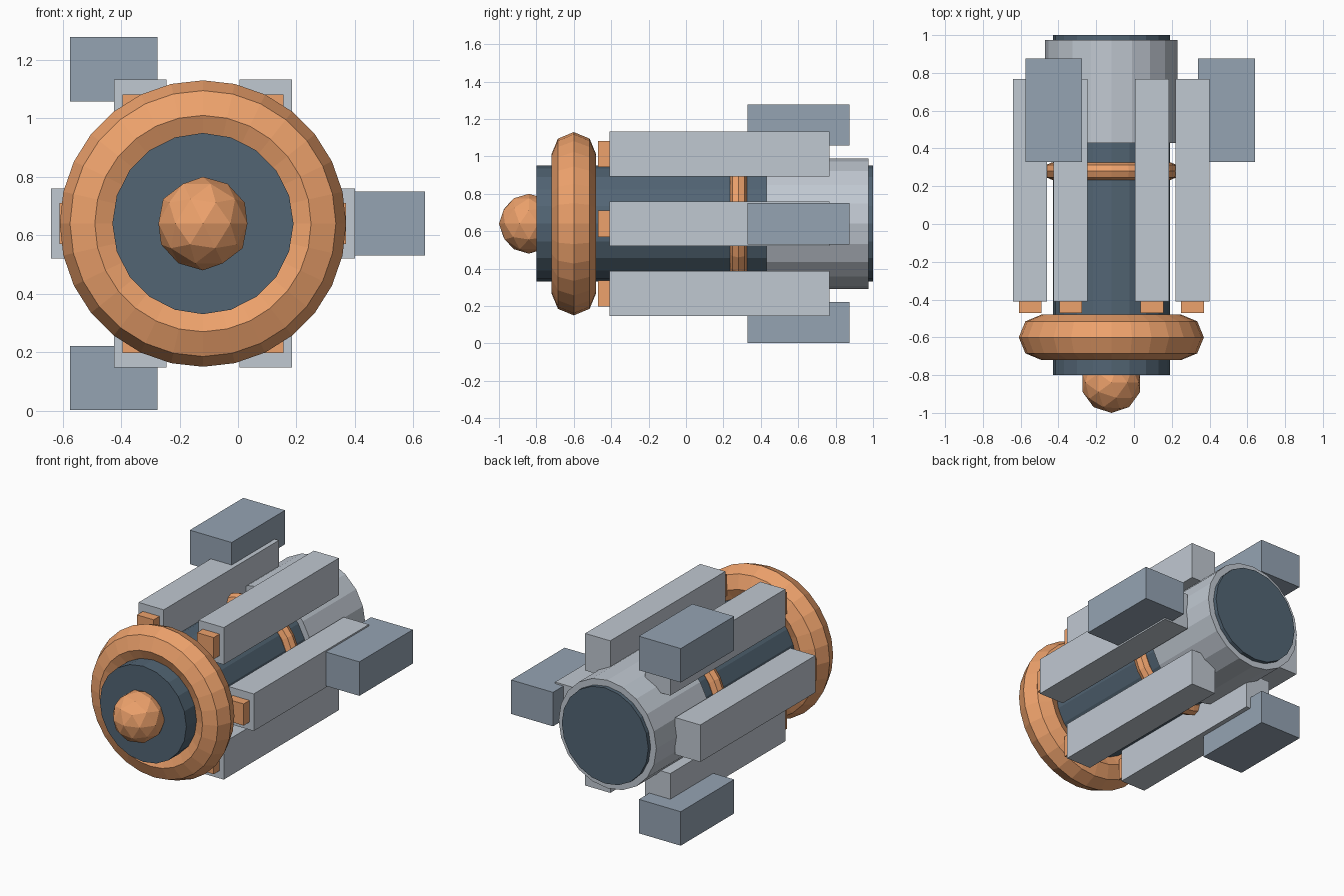
import bpy
from math import cos, sin, pi, radians

if "Cube" in bpy.data.objects:
    bpy.data.objects.remove(bpy.data.objects["Cube"])

CX, CZ = -0.12, 0.64          # long axis of the body, running along y


def material(name, rgb):
    m = bpy.data.materials.new(name)
    m.diffuse_color = (*rgb, 1)
    m.use_nodes = True
    m.node_tree.nodes["Principled BSDF"].inputs["Base Color"].default_value = m.diffuse_color
    return m


DARK = material("dark_steel", (0.085, 0.13, 0.175))
ORANGE = material("copper", (0.85, 0.36, 0.15))
LIGHT = material("light_steel", (0.53, 0.58, 0.64))
SLATE = material("slate", (0.30, 0.37, 0.45))


def finish(name, mat):
    ob = bpy.context.object
    ob.name = name
    ob.data.materials.append(mat)


def cylinder(name, radius, y0, y1, mat, sides=20):
    bpy.ops.mesh.primitive_cylinder_add(
        vertices=sides, radius=radius, depth=y1 - y0,
        location=(CX, (y0 + y1) / 2, CZ), rotation=(pi / 2, 0, 0))
    finish(name, mat)


def ring(name, major, minor, y, mat, sides):
    bpy.ops.mesh.primitive_torus_add(
        major_radius=major, minor_radius=minor, major_segments=sides,
        minor_segments=8, location=(CX, y, CZ), rotation=(pi / 2, 0, 0))
    finish(name, mat)


def radial_box(name, angle, offset, width, height, y0, y1, mat):
    a = radians(angle)
    bpy.ops.mesh.primitive_cube_add(
        size=1, location=(CX + offset * cos(a), (y0 + y1) / 2, CZ + offset * sin(a)))
    bpy.context.object.scale = (width, y1 - y0, height)
    finish(name, mat)


# Central body and rear sleeve
cylinder("core", 0.31, -0.80, 1.00, DARK)
cylinder("rear_sleeve", 0.35, 0.43, 0.975, LIGHT)

# Front and middle rings
ring("front_ring", 0.37, 0.12, -0.60, ORANGE, 28)
ring("middle_ring", 0.314, 0.046, 0.28, ORANGE, 24)

# Faceted nose
bpy.ops.mesh.primitive_ico_sphere_add(subdivisions=2, radius=0.16,
                                      location=(CX, -0.84, CZ))
finish("nose", ORANGE)

# Six side modules with front hatches
for i in range(6):
    radial_box(f"module_{i + 1}", 60 * i, 0.43, 0.18, 0.24, -0.41, 0.768, LIGHT)
    radial_box(f"hatch_{i + 1}", 60 * i, 0.43, 0.12, 0.14, -0.47, -0.40, ORANGE)

# Three outer pods
for i in range(3):
    radial_box(f"pod_{i + 1}", 120 * i, 0.61, 0.30, 0.22, 0.328, 0.875, SLATE)
